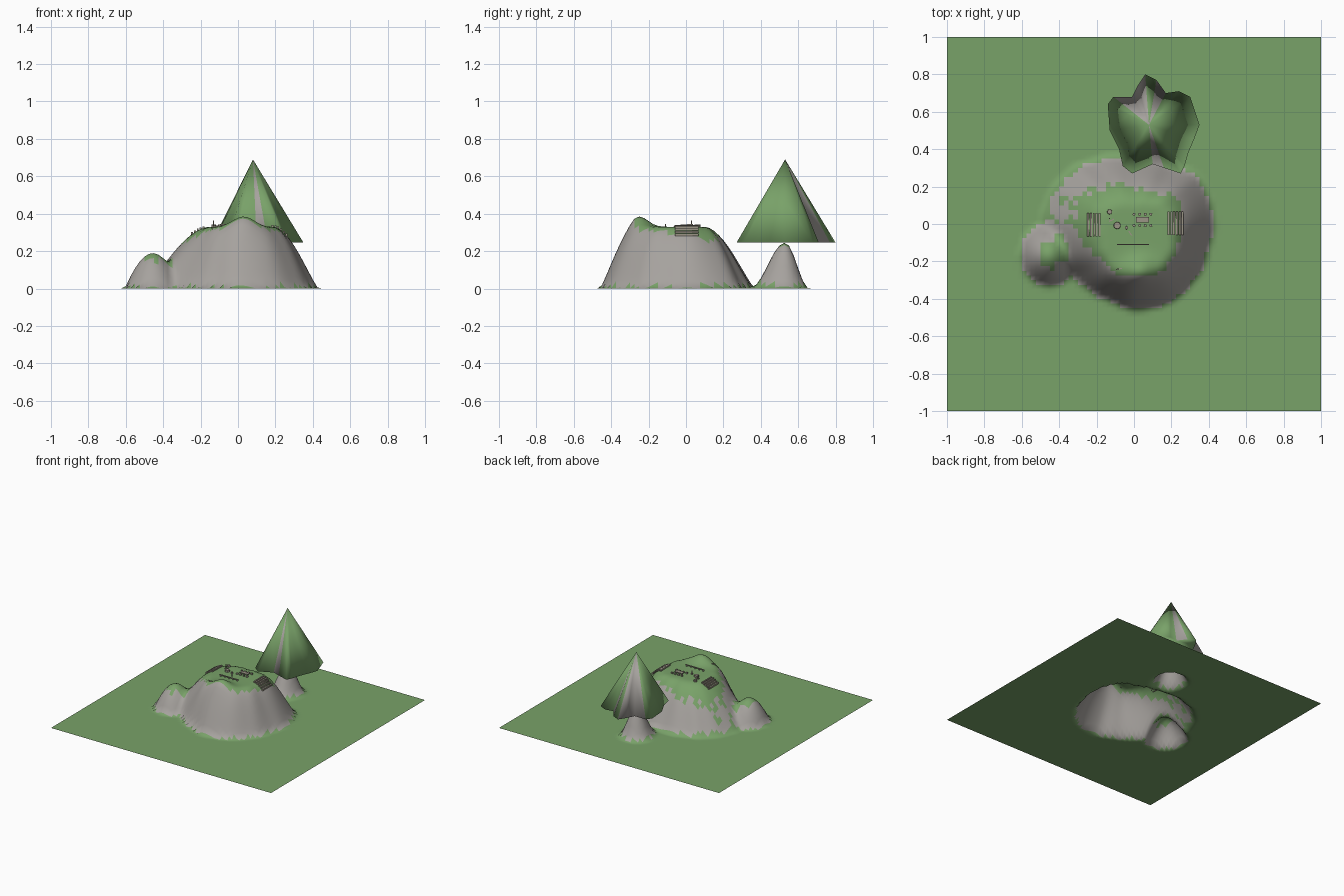
import bpy, bmesh, math, random
from mathutils import Vector, Matrix

if "Cube" in bpy.data.objects:
    bpy.data.objects.remove(bpy.data.objects["Cube"])

random.seed(4)


def material(name, rgb):
    m = bpy.data.materials.new(name)
    m.diffuse_color = (*rgb, 1)
    m.use_nodes = True
    m.node_tree.nodes["Principled BSDF"].inputs["Base Color"].default_value = m.diffuse_color
    return m


GRASS = material("grass", (0.19, 0.36, 0.14))
ROCK = material("rock", (0.38, 0.36, 0.34))
WOOD = material("weathered_wood", (0.33, 0.30, 0.24))


def finish(name, bm, mats, smooth=False):
    me = bpy.data.meshes.new(name)
    for f in bm.faces:
        f.smooth = smooth
    bm.to_mesh(me)
    bm.free()
    for m in mats:
        me.materials.append(m)
    ob = bpy.data.objects.new(name, me)
    bpy.context.collection.objects.link(ob)
    return ob


# Main hill: angle, foot radius, plateau radius
HILL = [(0, .43, .18), (35, .43, .15), (60, .37, .11), (90, .36, .08), (120, .40, .10),
        (140, .45, .12), (160, .48, .14), (180, .50, .14), (205, .48, .16), (225, .43, .20),
        (250, .43, .25), (270, .46, .26), (295, .46, .26), (320, .44, .23), (345, .42, .19),
        (360, .43, .18)]


def hill_radii(a):
    for (a0, f0, p0), (a1, f1, p1) in zip(HILL, HILL[1:]):
        if a <= a1:
            t = (a - a0) / (a1 - a0)
            t = t * t * (3 - 2 * t)
            return f0 + (f1 - f0) * t, p0 + (p1 - p0) * t


def height(x, y):
    foot, top = hill_radii(math.degrees(math.atan2(y, x)) % 360)
    t = min(1, max(0, (foot - math.hypot(x, y)) / (foot - top)))
    s = math.sin(t * math.pi / 2) ** 1.15
    # front peak on the plateau
    peak = 0.055 * math.exp(-((x - .03) / .08) ** 2 - ((y + .25) / .065) ** 2)
    main = s * (0.33 + peak)
    # low hump on the left
    r = min(1, math.hypot((x + .455) / .15, (y + .165) / .165))
    hump = 0.19 * math.cos(r * math.pi / 2) ** 0.9 if r < 1 else 0
    # mound under the cone
    r = min(1, math.hypot((x - .08) / .14, (y - .53) / (.19 if y < .53 else .13)))
    mound = 0.245 * math.cos(r * math.pi / 2) ** 2
    return (main ** 4 + hump ** 4 + mound ** 4) ** 0.25


# Terrain sheet with rock on the steep parts
bm = bmesh.new()
bmesh.ops.create_grid(bm, x_segments=80, y_segments=80, size=1)
for v in bm.verts:
    v.co.z = height(v.co.x, v.co.y)
bm.normal_update()
for f in bm.faces:
    c = f.calc_center_median()
    limit = 0.62 + random.uniform(-.05, .05)
    if c.y < 0:
        limit += 0.08
    f.material_index = int(f.normal.z < limit)
finish("terrain", bm, [GRASS, ROCK], True)

# Fluted cone canopy
RIM = [(.06, .80), (.12, .77), (.17, .70), (.24, .71), (.30, .68), (.35, .53), (.32, .45),
       (.29, .38), (.27, .31), (.25, .27), (.16, .30), (.10, .32), (-.01, .27), (-.06, .31),
       (-.08, .40), (-.13, .50), (-.14, .64), (-.11, .68), (-.01, .68), (.02, .74)]
bm = bmesh.new()
apex = Vector((.08, .53, .69))
rim = [bm.verts.new((x, y, .245)) for x, y in RIM]
mid = [bm.verts.new(apex.lerp(v.co, .5)) for v in rim]
tip = bm.verts.new(apex)
n = len(rim)
for i in range(n):
    j = (i + 1) % n
    for f in (bm.faces.new((rim[i], rim[j], mid[j], mid[i])), bm.faces.new((mid[i], mid[j], tip))):
        f.material_index = int(i in (1, 10, 17, 18, 19))
bm.faces.new(rim)
bmesh.ops.recalc_face_normals(bm, faces=bm.faces[:])
finish("canopy", bm, [GRASS, ROCK], True)


def add_box(bm, x, y, z, sx, sy, sz, turn=0):
    m = Matrix.Translation((x, y, z)) @ Matrix.Rotation(turn, 4, 'Z') @ Matrix.Diagonal((sx, sy, sz, 1))
    bmesh.ops.create_cube(bm, size=1, matrix=m)


# Stepped planks at both ends of the plateau
def steps(name, x0, x1, y, count):
    bm = bmesh.new()
    for i in range(count):
        x = x0 + (x1 - x0) * i / (count - 1)
        add_box(bm, x, y, height(x, y) + .004, abs(x1 - x0) / count * .85, .125, .012)
    finish(name, bm, [WOOD])


steps("left_steps", -.185, -.245, -.005, 5)
steps("right_steps", .185, .26, .005, 6)

# Rail along the front of the plateau
bm = bmesh.new()
add_box(bm, -.005, -.11, .343, .17, .007, .006)
for i in range(5):
    add_box(bm, -.08 + i * .0375, -.11, .335, .006, .006, .022)
finish("rail", bm, [WOOD])

# Table with seats around it
bm = bmesh.new()
add_box(bm, .045, .022, .341, .07, .03, .006)
for x in (.02, .07):
    add_box(bm, x, .022, .334, .006, .02, .012)
for i in range(4):
    for y in (-.008, .052):
        add_box(bm, .0 + i * .03, y, .335, .014, .012, .012, random.uniform(-.3, .3))
finish("table_and_seats", bm, [WOOD])

# Round stumps
bm = bmesh.new()
for x, y, r in ((-.13, .065, .014), (-.09, -.008, .02), (-.04, -.02, .009)):
    bmesh.ops.create_cone(bm, cap_ends=True, segments=10, radius1=r, radius2=r * .9, depth=.016,
                          matrix=Matrix.Translation((x, y, height(x, y) + .005)))
finish("stumps", bm, [WOOD])

# Thin marker post and scattered planks
bm = bmesh.new()
add_box(bm, -.13, .03, .345, .005, .005, .035)
for x, y, a in ((-.12, .02, .4), (-.02, -.05, 2.2), (-.08, -.24, .2)):
    add_box(bm, x, y, height(x, y) + .003, .03, .006, .006, a)
finish("post_and_planks", bm, [WOOD])
